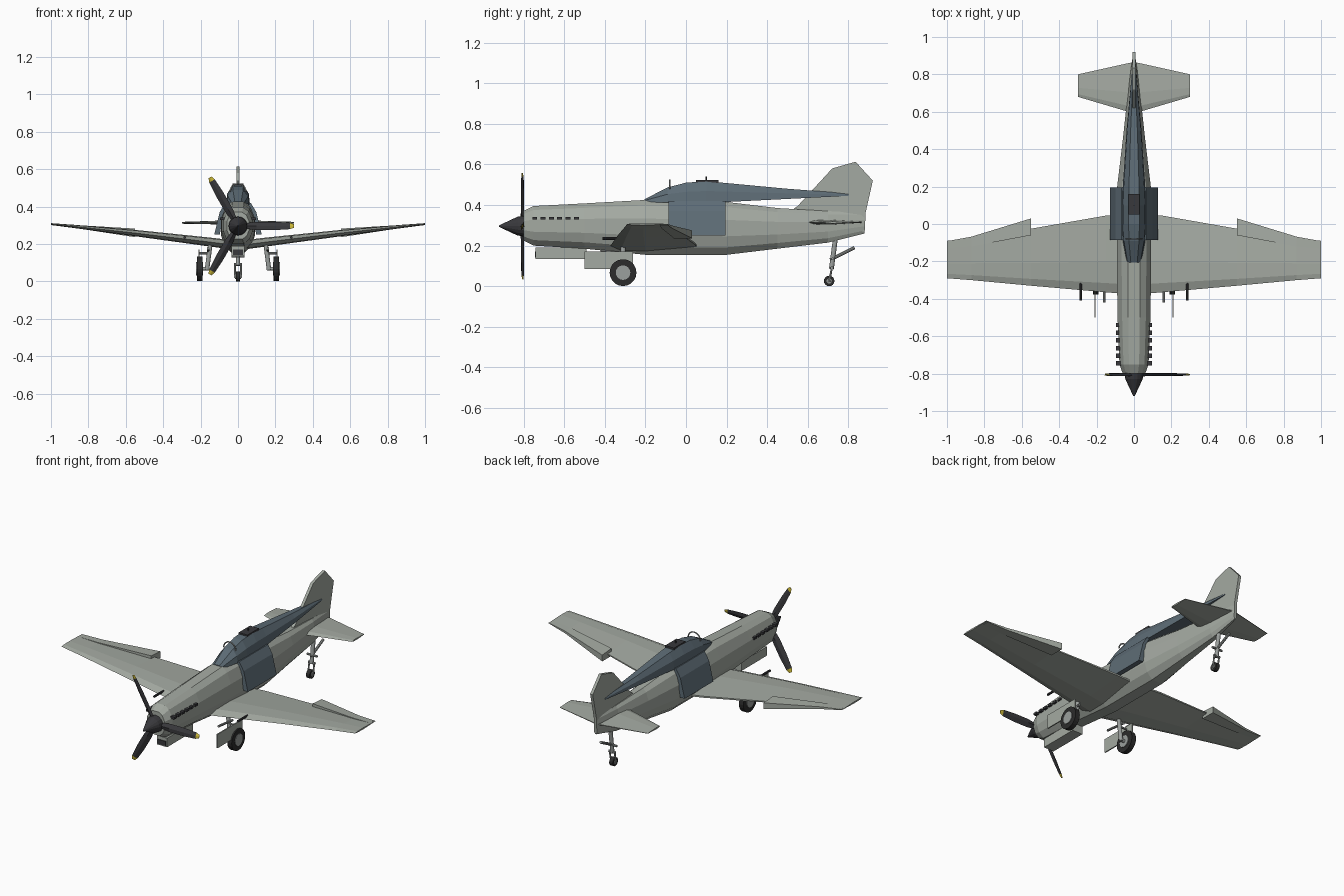
import bpy, bmesh, math
from mathutils import Vector, Matrix

cube = bpy.data.objects.get("Cube")
if cube:
    bpy.data.objects.remove(cube, do_unlink=True)


def material(name, r, g, b):
    m = bpy.data.materials.new(name)
    m.diffuse_color = (r, g, b, 1)
    m.use_nodes = True
    m.node_tree.nodes["Principled BSDF"].inputs["Base Color"].default_value = (r, g, b, 1)
    return m


SKIN = material("grey green skin", 0.37, 0.40, 0.36)
GLASS = material("blue grey glass", 0.11, 0.15, 0.18)
DARK = material("dark grey", 0.04, 0.04, 0.045)
YELLOW = material("yellow", 0.6, 0.48, 0.04)
METAL = material("metal", 0.33, 0.35, 0.34)
RUBBER = material("tyre rubber", 0.025, 0.025, 0.025)


def finish(name, bm, *mats):
    bmesh.ops.recalc_face_normals(bm, faces=bm.faces)
    me = bpy.data.meshes.new(name)
    bm.to_mesh(me)
    bm.free()
    for m in mats:
        me.materials.append(m)
    ob = bpy.data.objects.new(name, me)
    bpy.context.collection.objects.link(ob)
    return ob


def loft(name, rings, *mats):
    """Skin a run of closed cross-sections and cap both ends."""
    bm = bmesh.new()
    loops = [[bm.verts.new(p) for p in ring] for ring in rings]
    n = len(loops[0])
    for a, b in zip(loops, loops[1:]):
        for i in range(n):
            bm.faces.new((a[i], a[(i + 1) % n], b[(i + 1) % n], b[i]))
    bm.faces.new(loops[0])
    bm.faces.new(loops[-1])
    return finish(name, bm, *mats)


def box(name, lo, hi, mat):
    x, y, z = lo
    X, Y, Z = hi
    return loft(name, [[(x, y, z), (X, y, z), (X, Y, z), (x, Y, z)],
                       [(x, y, Z), (X, y, Z), (X, Y, Z), (x, Y, Z)]], mat)


def rod(name, p, q, r, mat, r2=None, sides=12):
    p, q = Vector(p), Vector(q)
    turn = (q - p).to_track_quat('Z', 'Y').to_matrix().to_4x4()
    bm = bmesh.new()
    bmesh.ops.create_cone(bm, cap_ends=True, segments=sides, radius1=r,
                          radius2=r if r2 is None else r2, depth=(q - p).length,
                          matrix=Matrix.Translation((p + q) / 2) @ turn)
    return finish(name, bm, mat)


def both_sides(half):
    return half + [(-x, y, z) for x, y, z in reversed(half)]


# Fuselage: faceted sections from nose to tail
def hull(y, w, top, low):
    h = top - low
    shape = [(0.35, 1), (0.72, 0.9), (1, 0.66), (1, 0.35), (0.8, 0.14), (0.4, 0)]
    return both_sides([(w * a, y, low + h * b) for a, b in shape])


stations = [(-0.80, 0.06, 0.37, 0.225), (-0.75, 0.078, 0.395, 0.20), (-0.50, 0.088, 0.408, 0.185),
            (-0.20, 0.092, 0.425, 0.155), (0.20, 0.09, 0.415, 0.155), (0.45, 0.06, 0.385, 0.185),
            (0.70, 0.033, 0.37, 0.215), (0.88, 0.01, 0.362, 0.26)]
loft("fuselage", [hull(*s) for s in stations], SKIN)
box("chin_scoop", (-0.035, -0.74, 0.135), (0.035, -0.49, 0.19), SKIN)
box("scoop_intake", (-0.027, -0.744, 0.142), (0.027, -0.738, 0.17), DARK)


# Canopy with its long tapered rear fairing
def hood(y, w, top, low):
    mid = low + (top - low) * 0.55
    return both_sides([(w * 0.45, y, top), (w * 0.9, y, mid), (w, y, low)])


loft("canopy", [hood(*s) for s in [
    (-0.205, 0.038, 0.428, 0.415), (-0.09, 0.06, 0.487, 0.412), (0.0, 0.064, 0.51, 0.41),
    (0.10, 0.064, 0.517, 0.41), (0.20, 0.06, 0.508, 0.415), (0.50, 0.04, 0.48, 0.43),
    (0.80, 0.012, 0.457, 0.445)]], GLASS)
arch = [(0.042 * math.cos(a), -0.08, 0.48 + 0.042 * math.sin(a))
        for a in (math.pi * i / 8 for i in range(9))]
for p, q in zip(arch, arch[1:]):
    rod("canopy_hoop", p, q, 0.004, METAL, sides=6)
box("roof_rail", (-0.03, 0.05, 0.508), (0.03, 0.16, 0.523), DARK)
rod("roof_mast", (0, 0.1, 0.51), (0, 0.1, 0.54), 0.003, DARK, sides=6)

# Propeller and spinner
HUB = Vector((0, -0.805, 0.296))
rod("spinner_base", (0, -0.79, 0.296), (0, -0.83, 0.296), 0.052, DARK, 0.046, 16)
rod("spinner_tip", (0, -0.83, 0.296), (0, -0.92, 0.296), 0.046, DARK, 0.004, 16)
for k in range(3):
    spin = Matrix.Rotation(k * math.tau / 3, 3, 'Y')
    rings = []
    for r, w, t in [(0.02, 0.012, 0.010), (0.10, 0.022, 0.008), (0.2, 0.022, 0.006),
                    (0.278, 0.017, 0.004), (0.30, 0.009, 0.002)]:
        lean = 0.35 * w
        rings.append([HUB + spin @ Vector(p) for p in
                      [(r, -lean, -w), (r, -t, 0), (r, lean, w), (r, t, 0)]])
    blade = loft("propeller_blade", rings, DARK, YELLOW)
    for f in blade.data.polygons:
        f.material_index = int((f.center - HUB).length > 0.28)


# Wings and tailplane share one diamond-like aerofoil
def foil(x, front, back, z, t):
    c = back - front
    return [(x, front, z), (x, front + c * 0.12, z + t * 0.4), (x, front + c * 0.4, z + t * 0.5),
            (x, back, z + t * 0.1), (x, back, z - t * 0.1),
            (x, front + c * 0.4, z - t * 0.5), (x, front + c * 0.12, z - t * 0.4)]


for s, side in ((1, "left"), (-1, "right")):
    loft(side + "_wing", [foil(s * x, *f) for x, *f in [
        (0.03, -0.375, 0.055, 0.195, 0.05), (0.15, -0.365, 0.045, 0.21, 0.048),
        (0.55, -0.33, -0.025, 0.258, 0.034), (0.87, -0.30, -0.075, 0.293, 0.018),
        (1.0, -0.29, -0.09, 0.306, 0.010)]], SKIN)
    # Drooped aileron with a thick inboard end
    loft(side + "_aileron", [
        [(s * x, a, z + t), (s * x, b, z + t * 0.7), (s * x, b, z - t), (s * x, a, z - t)]
        for x, a, b, z, t in [(0.55, -0.06, 0.03, 0.259, 0.023), (0.87, -0.12, -0.068, 0.293, 0.008),
                              (0.99, -0.13, -0.09, 0.305, 0.003)]], SKIN)
    loft(side + "_tailplane", [foil(s * x, *f) for x, *f in [
        (0.005, 0.59, 0.865, 0.315, 0.026), (0.03, 0.6, 0.86, 0.315, 0.024),
        (0.30, 0.68, 0.80, 0.313, 0.010)]], SKIN)

    # Glazed cockpit side panel, flaring outward at the bottom
    loft(side + "_cockpit_panel", [
        [(s * x, -0.085, z), (s * x, 0.195, z), (s * (x - d), 0.195, z), (s * (x - d), -0.085, z)]
        for x, z, d in [(0.068, 0.42, 0.02), (0.098, 0.37, 0.02), (0.127, 0.25, 0.03)]], GLASS)

    # Exhaust stubs and guns
    for i in range(6):
        y = -0.745 + i * 0.041
        box(side + "_exhaust_stub", (s * 0.068, y - 0.012, 0.328), (s * 0.096, y + 0.012, 0.342), DARK)
    rod(side + "_outer_gun", (s * 0.285, -0.41, 0.235), (s * 0.285, -0.3, 0.235), 0.007, DARK, sides=8)

    # Main landing gear
    rod(side + "_wheel_tyre", (s * 0.19, -0.31, 0.067), (s * 0.22, -0.31, 0.067), 0.066, RUBBER, sides=20)
    rod(side + "_wheel_hub", (s * 0.186, -0.31, 0.067), (s * 0.224, -0.31, 0.067), 0.036, METAL, sides=16)
    rod(side + "_gear_leg", (s * 0.148, -0.31, 0.2), (s * 0.166, -0.31, 0.06), 0.012, METAL)
    rod(side + "_gear_axle", (s * 0.158, -0.31, 0.067), (s * 0.2, -0.31, 0.067), 0.010, METAL)
    rod(side + "_gear_brace", (s * 0.16, -0.42, 0.175), (s * 0.16, -0.28, 0.16), 0.007, METAL, sides=8)
    box(side + "_gear_door", (s * 0.205, -0.5, 0.085), (s * 0.212, -0.26, 0.17), SKIN)
    rod(side + "_door_link", (s * 0.152, -0.31, 0.15), (s * 0.208, -0.31, 0.15), 0.006, METAL, sides=8)

# Fin and rudder
outline = [(0.50, 0.36), (0.55, 0.395), (0.72, 0.58), (0.835, 0.613), (0.92, 0.52),
           (0.885, 0.365), (0.88, 0.27), (0.80, 0.27)]
loft("tail_fin", [[(x, y, z) for y, z in outline] for x in (-0.009, 0.009)], SKIN)

# Tail wheel
rod("tail_wheel_tyre", (-0.012, 0.705, 0.026), (0.012, 0.705, 0.026), 0.026, RUBBER, sides=16)
rod("tail_wheel_hub", (-0.015, 0.705, 0.026), (0.015, 0.705, 0.026), 0.013, METAL)
for x in (-0.017, 0.017):
    rod("tail_fork", (x, 0.705, 0.02), (x, 0.718, 0.09), 0.005, METAL, sides=8)
rod("tail_fork_bridge", (-0.022, 0.718, 0.09), (0.022, 0.718, 0.09), 0.008, METAL, sides=8)
rod("tail_leg", (0, 0.716, 0.085), (0, 0.735, 0.23), 0.012, METAL)
rod("tail_brace", (0, 0.71, 0.13), (0, 0.83, 0.19), 0.008, METAL, sides=8)
rod("tail_crossbar", (-0.035, 0.722, 0.135), (0.035, 0.722, 0.135), 0.007, METAL, sides=8)
